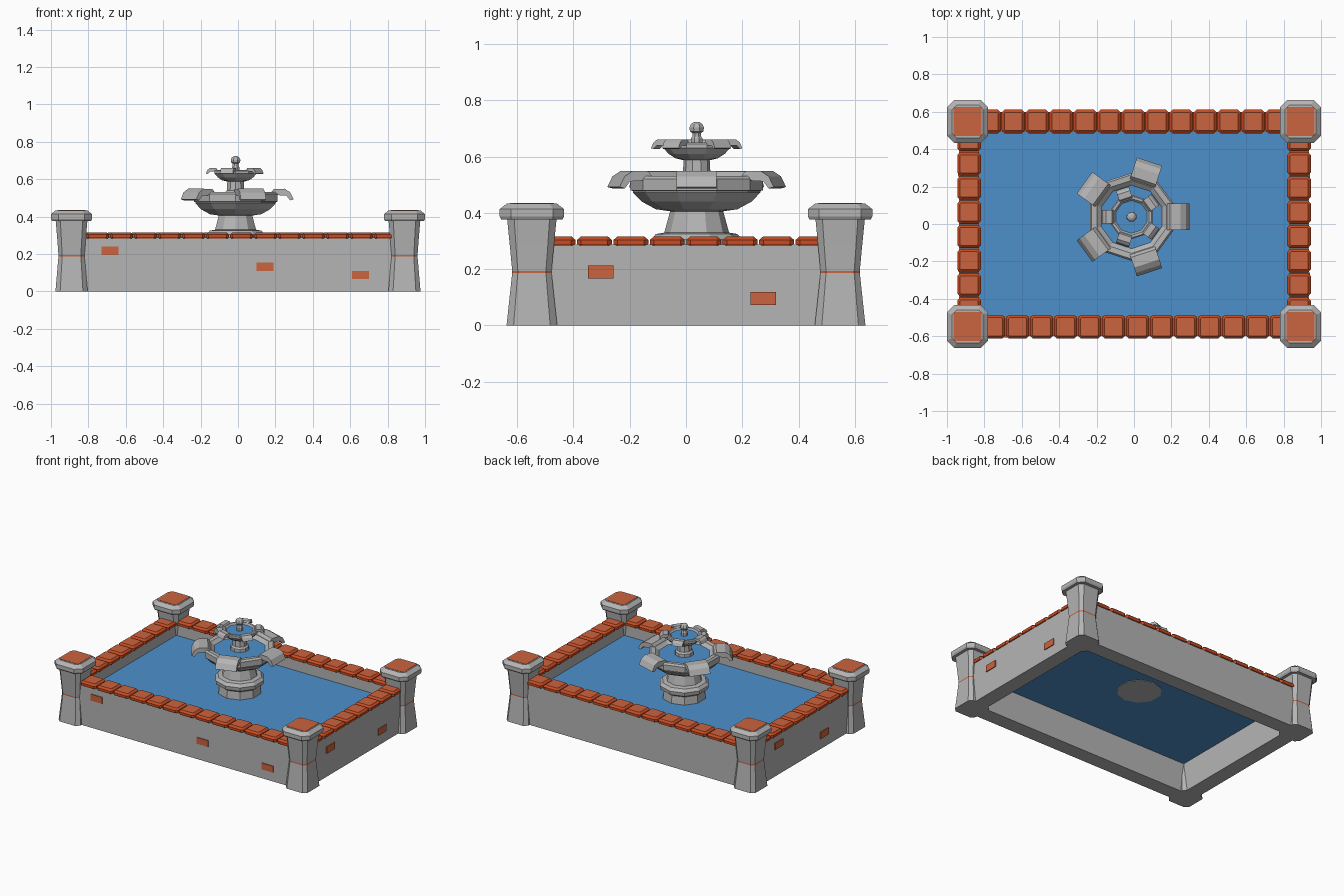
import bpy, bmesh, math

if "Cube" in bpy.data.objects:
    bpy.data.objects.remove(bpy.data.objects["Cube"])

def material(name, rgb):
    m = bpy.data.materials.new(name)
    m.diffuse_color = (*rgb, 1)
    m.use_nodes = True
    m.node_tree.nodes["Principled BSDF"].inputs["Base Color"].default_value = m.diffuse_color
    return m

STONE = material("grey_stone", (0.46, 0.46, 0.46))
BRICK = material("terracotta", (0.60, 0.125, 0.05))
EDGE = material("deep_orange", (0.58, 0.07, 0.015))
WATER = material("water_blue", (0.075, 0.28, 0.60))

def make(name, loops, mat, caps=(True, True), side_mat=None):
    """Skin a stack of equal-length loops, optionally capping the ends."""
    bm = bmesh.new()
    rings = [[bm.verts.new(p) for p in loop] for loop in loops]
    n = len(rings[0])
    for a, b in zip(rings, rings[1:]):
        for i in range(n):
            j = (i + 1) % n
            f = bm.faces.new((a[i], a[j], b[j], b[i]))
            f.material_index = 1 if side_mat else 0
    if caps[0]:
        bm.faces.new(rings[0][::-1])
    if caps[1]:
        bm.faces.new(rings[-1])
    bmesh.ops.recalc_face_normals(bm, faces=bm.faces)
    me = bpy.data.meshes.new(name)
    bm.to_mesh(me)
    bm.free()
    me.materials.append(mat)
    if side_mat:
        me.materials.append(side_mat)
    ob = bpy.data.objects.new(name, me)
    bpy.context.collection.objects.link(ob)
    return ob

def rect(cx, cy, z, hx, hy, c=0.0):
    """Rectangle loop, with corners cut by c if given."""
    if not c:
        return [(cx + sx * hx, cy + sy * hy, z) for sx, sy in ((-1, -1), (1, -1), (1, 1), (-1, 1))]
    pts = [(-hx + c, -hy), (hx - c, -hy), (hx, -hy + c), (hx, hy - c),
           (hx - c, hy), (-hx + c, hy), (-hx, hy - c), (-hx, -hy + c)]
    return [(cx + x, cy + y, z) for x, y in pts]

def box(name, x, y, z, hx, hy, hz, mat):
    return make(name, [rect(x, y, z - hz, hx, hy), rect(x, y, z + hz, hx, hy)], mat)

# Basin wall: outer and inner skin, open underneath the water
OX, OY, IX, IY, TOP = 0.935, 0.60, 0.828, 0.493, 0.287
make("basin_wall", [rect(0, 0, 0, IX, IY), rect(0, 0, 0, OX, OY), rect(0, 0, TOP, OX, OY),
                    rect(0, 0, TOP, IX, IY), rect(0, 0, 0, IX, IY)], STONE, (False, False))
make("pool_water", [rect(0, 0, 0.209, IX, IY), rect(0, 0, 0.211, IX, IY)], WATER)

# Corner pillars
for sx in (-1, 1):
    for sy in (-1, 1):
        x, y = sx * 0.89, sy * 0.548
        make("pillar_base", [rect(x, y, 0, 0.086, 0.090, 0.025), rect(x, y, 0.186, 0.070, 0.070, 0.02)], STONE)
        make("pillar_band", [rect(x, y, 0.186, 0.070, 0.070, 0.02), rect(x, y, 0.194, 0.070, 0.070, 0.02)], BRICK)
        make("pillar_shaft", [rect(x, y, 0.194, 0.070, 0.070, 0.02), rect(x, y, 0.29, 0.077, 0.079, 0.022),
                              rect(x, y, 0.38, 0.085, 0.088, 0.025)], STONE)
        make("pillar_cap", [rect(x, y, 0.377, 0.104, 0.109, 0.035), rect(x, y, 0.388, 0.11, 0.115, 0.04),
                            rect(x, y, 0.413, 0.11, 0.115, 0.04), rect(x, y, 0.434, 0.084, 0.088, 0.025)], STONE)
        make("pillar_cap_inlay", [rect(x, y, 0.430, 0.075, 0.078, 0.006), rect(x, y, 0.436, 0.075, 0.078, 0.006)], BRICK)

# Coping bricks with chamfered tops
def coping(x, y, hx, hy):
    make("coping_brick", [rect(x, y, 0.284, hx - 0.004, hy - 0.004, 0.012), rect(x, y, 0.290, hx, hy, 0.015),
                          rect(x, y, 0.304, hx, hy, 0.015),
                          rect(x, y, 0.316, hx - 0.014, hy - 0.014, 0.006)], BRICK, side_mat=EDGE)

P = 0.1283
for k in range(13):
    coping(-0.751 + k * P, -0.55, 0.062, 0.063)
for k in range(14):
    coping(-0.774 + k * P, 0.548, 0.062, 0.063)
for sx in (-1, 1):
    for k in range(8):
        coping(sx * 0.882, -0.455 + k * 0.1295, 0.063, 0.062)

# Exposed wall bricks
for x, z in ((-0.685, 0.217), (0.145, 0.133), (0.655, 0.088)):
    box("front_wall_brick", x, -OY, z, 0.045, 0.006, 0.0225, BRICK)
for sx, y, z in ((1, -0.303, 0.190), (1, 0.275, 0.096), (-1, 0.30, 0.215), (-1, -0.21, 0.098)):
    box("side_wall_brick", sx * OX, y, z, 0.006, 0.045, 0.0235, BRICK)

# Fountain: ten-sided turned parts
FX, FY = -0.013, 0.038

def ring(r, z, n=10):
    return [(FX + r * math.cos(math.tau * (i + 0.5) / n), FY + r * math.sin(math.tau * (i + 0.5) / n), z)
            for i in range(n)]

def lathe(name, profile, mat=STONE, n=10):
    return make(name, [ring(r, z, n) for r, z in profile], mat)

lathe("pedestal", [(0.145, 0.205), (0.138, 0.265), (0.160, 0.280), (0.163, 0.305),
                   (0.145, 0.325), (0.115, 0.330), (0.092, 0.415)])
lathe("lower_bowl", [(0.09, 0.405), (0.145, 0.413), (0.195, 0.440), (0.226, 0.472), (0.226, 0.478),
                     (0.235, 0.480), (0.235, 0.520), (0.225, 0.532), (0.195, 0.530), (0.165, 0.505)])
lathe("lower_bowl_water", [(0.170, 0.505), (0.170, 0.509)], WATER)
lathe("neck", [(0.062, 0.50), (0.060, 0.530), (0.049, 0.540), (0.046, 0.595)])
lathe("upper_bowl", [(0.05, 0.588), (0.075, 0.594), (0.100, 0.610), (0.115, 0.627),
                     (0.118, 0.630), (0.118, 0.645), (0.112, 0.650), (0.098, 0.650), (0.086, 0.638)])
lathe("upper_bowl_water", [(0.088, 0.637), (0.088, 0.641)], WATER)
lathe("finial", [(0.022, 0.636), (0.022, 0.665), (0.017, 0.672), (0.017, 0.684), (0.026, 0.690),
                 (0.028, 0.703), (0.022, 0.716), (0.010, 0.723)], n=8)

# Five drooping spout lips on each bowl
def lips(name, profile, half_width, start):
    for k in range(5):
        a = start + k * math.tau / 5
        c, s = math.cos(a), math.sin(a)
        loops = [[(FX + r * c - w * s, FY + r * s + w * c, z) for r, z in profile]
                 for w in (-half_width, half_width)]
        make(name, loops, STONE)

lips("lower_spout_lip", [(0.185, 0.525), (0.205, 0.548), (0.262, 0.549), (0.292, 0.530), (0.311, 0.492),
                         (0.292, 0.487), (0.272, 0.512), (0.220, 0.515)], 0.071, 0)
lips("upper_spout_lip", [(0.094, 0.645), (0.104, 0.660), (0.136, 0.661), (0.150, 0.650), (0.159, 0.630),
                         (0.150, 0.627), (0.138, 0.640), (0.110, 0.640)], 0.036, math.pi)
